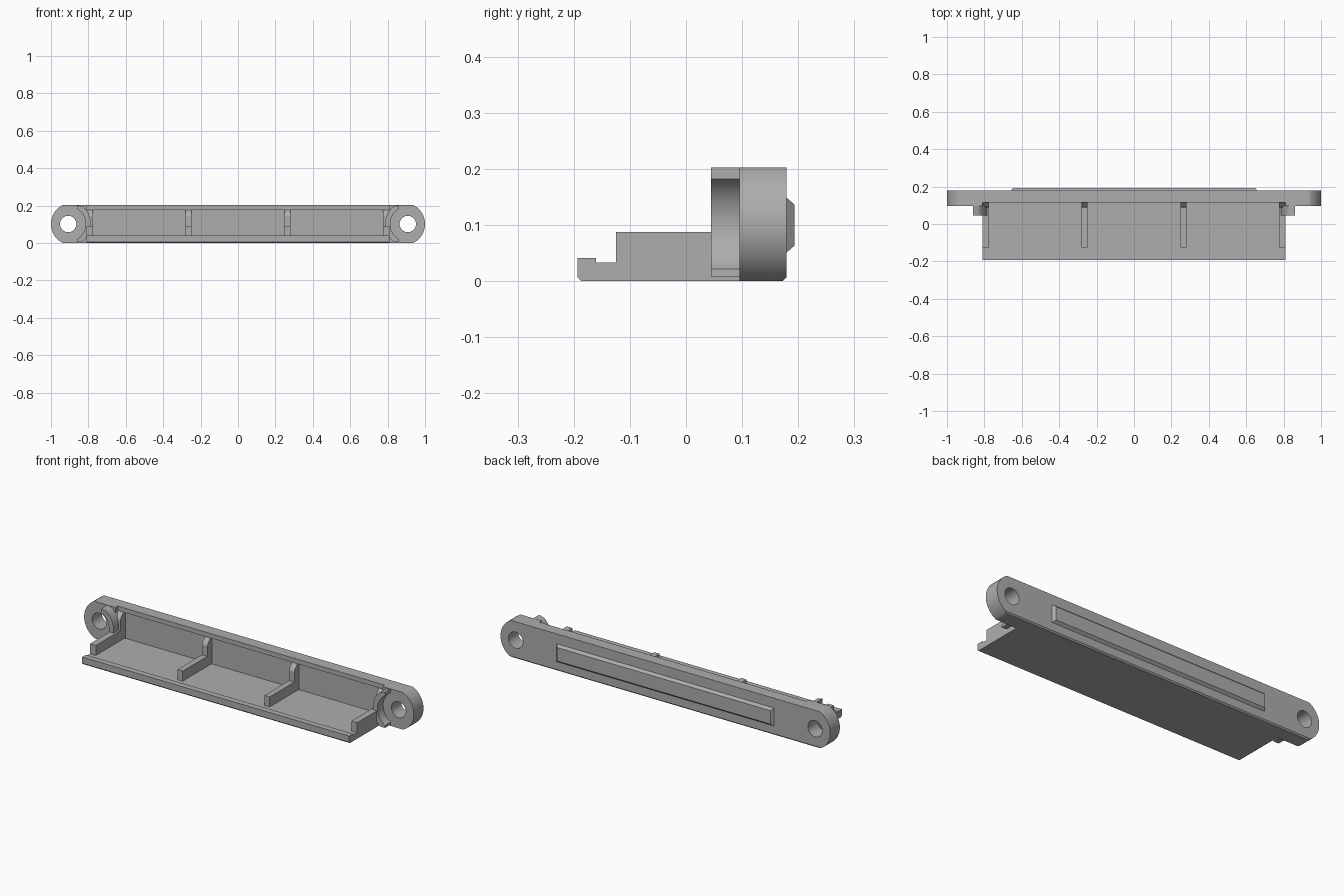
import bpy
import bmesh
from math import cos, sin, radians

if "Cube" in bpy.data.objects:
    bpy.data.objects.remove(bpy.data.objects["Cube"])

grey = bpy.data.materials.new("plain grey")
grey.use_nodes = True
colour = (0.42, 0.42, 0.42, 1)
grey.diffuse_color = colour
grey.node_tree.nodes["Principled BSDF"].inputs["Base Color"].default_value = colour


def prism(name, outline, axis, start, end, inset=0):
    """Extrude a 2D outline along x (y,z points) or y (x,z points)."""
    place = {"x": lambda p, t: (t, p[0], p[1]), "y": lambda p, t: (p[0], t, p[1])}[axis]
    cx = (min(p[0] for p in outline) + max(p[0] for p in outline)) / 2
    cz = (min(p[1] for p in outline) + max(p[1] for p in outline)) / 2
    # The far cap may be drawn in to give sloping sides
    far = [(p[0] - inset * (1 if p[0] > cx else -1),
            p[1] - inset * (1 if p[1] > cz else -1)) if inset else p for p in outline]
    bm = bmesh.new()
    a = [bm.verts.new(place(p, start)) for p in outline]
    b = [bm.verts.new(place(p, end)) for p in far]
    bm.faces.new(a)
    bm.faces.new(b[::-1])
    for i in range(len(a)):
        j = (i + 1) % len(a)
        bm.faces.new((a[i], b[i], b[j], a[j]))
    bmesh.ops.recalc_face_normals(bm, faces=bm.faces)
    mesh = bpy.data.meshes.new(name)
    bm.to_mesh(mesh)
    bm.free()
    obj = bpy.data.objects.new(name, mesh)
    bpy.context.collection.objects.link(obj)
    mesh.materials.append(grey)
    return obj


def rect(x0, x1, z0, z1):
    return [(x0, z0), (x1, z0), (x1, z1), (x0, z1)]


def arc(cx, cz, r, a0, a1, n=24):
    angles = [radians(a0 + (a1 - a0) * i / n) for i in range(n + 1)]
    return [(cx + r * cos(t), cz + r * sin(t)) for t in angles]


def activate(obj):
    bpy.ops.object.select_all(action="DESELECT")
    obj.select_set(True)
    bpy.context.view_layer.objects.active = obj


def cut(obj, cutter):
    cutter.hide_render = True
    mod = obj.modifiers.new("cut", "BOOLEAN")
    mod.operation = "DIFFERENCE"
    mod.solver = "EXACT"
    mod.object = cutter
    activate(obj)
    bpy.ops.object.modifier_apply(modifier=mod.name)
    bpy.data.objects.remove(cutter)


def smooth(obj):
    activate(obj)
    bpy.ops.object.shade_smooth_by_angle(angle=radians(30))


TOP, MID = 0.203, 0.102
HOLE_X = 0.908

# Back plate with rounded ends
end = arc(0.887, MID, 0.113, -63, 63)
outline = [(0.935, 0)] + end + [(0.935, TOP)]
outline += [(-x, z) for x, z in reversed(outline)]
plate = prism("back_plate", outline, "y", 0.095, 0.179)
cut(plate, prism("step_cutter", rect(-0.81, 0.81, -0.1, 0.3), "y", 0, 0.115))
cut(plate, prism("recess_cutter", rect(-0.775, 0.775, 0.03, 0.178), "y", 0, 0.13))
for s in (-1, 1):
    hole = arc(s * HOLE_X, MID, 0.044, 0, 350, 35)
    cut(plate, prism("hole_cutter", hole, "y", 0, 0.3))
# Small chamfer under the rear edge
wedge = [(0.172, -0.01), (0.172, 0), (0.179, 0.007), (0.19, 0.007), (0.19, -0.01)]
cut(plate, prism("chamfer_cutter", wedge, "x", -1.1, 1.1))
smooth(plate)

# Raised bar on the back, with sloping edges
prism("raised_bar", rect(-0.66, 0.66, 0.05, 0.15), "y", 0.178, 0.193, inset=0.013)

# Floor tray with a raised front lip
tray = [(-0.186, 0), (0.12, 0), (0.12, 0.033), (-0.16, 0.033),
        (-0.16, 0.041), (-0.193, 0.041), (-0.193, 0.007)]
prism("floor_tray", tray, "x", -0.81, 0.81)

# Ribs: a low arm along the floor and a post against the back wall
rib = [(-0.125, 0.02), (0.132, 0.02), (0.132, 0.178), (0.115, 0.178),
       (0.095, 0.158), (0.088, 0.145), (0.088, 0.088), (-0.125, 0.088)]
for name, x in (("left", 0.264), ("right", -0.264)):
    prism(name + "_inner_rib", rib, "x", x - 0.016, x + 0.016)
for name, s in (("left", 1), ("right", -1)):
    prism(name + "_end_rib", rib, "x", s * 0.775, s * 0.81)

# Crescent collars beside the screw holes
for name, s in (("left", 1), ("right", -1)):
    crescent = arc(HOLE_X, MID, 0.094, 121, 239) + [(0.86, 0.008)]
    crescent += arc(HOLE_X, MID, 0.122, 230, 130) + [(0.86, TOP)]
    collar = prism(name + "_collar", [(s * x, z) for x, z in crescent], "y", 0.045, 0.116)
    smooth(collar)
